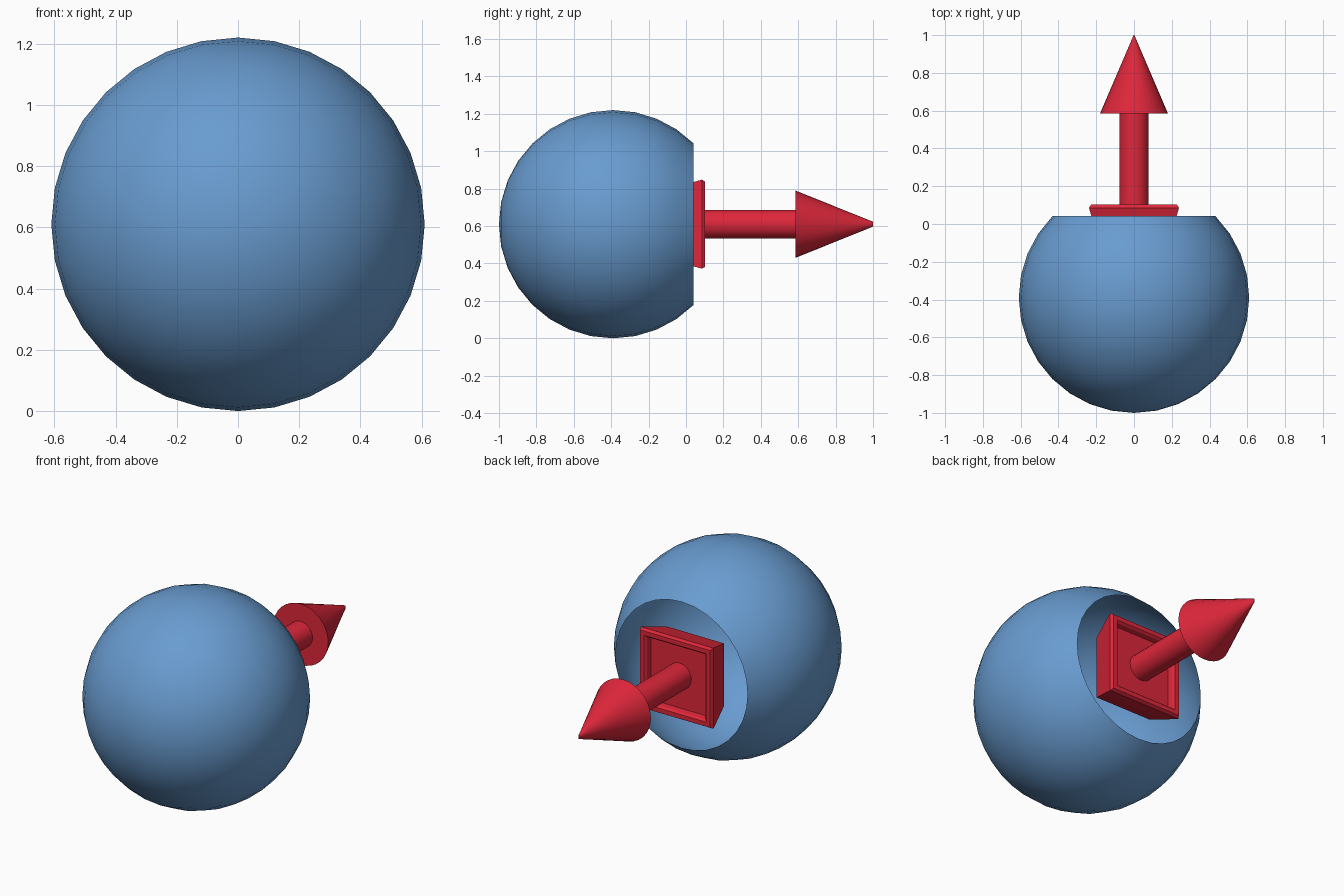
import bpy, bmesh, math
from mathutils import Matrix, Vector

if "Cube" in bpy.data.objects:
    bpy.data.objects.remove(bpy.data.objects["Cube"])

CZ = 0.61  # height of the shared axis, which runs along y


def material(name, rgb):
    m = bpy.data.materials.new(name)
    m.diffuse_color = (*rgb, 1)
    m.use_nodes = True
    m.node_tree.nodes["Principled BSDF"].inputs["Base Color"].default_value = m.diffuse_color
    return m


blue = material("blue", (0.14, 0.33, 0.63))
red = material("red", (0.73, 0.02, 0.043))
TO_Y = Matrix.Rotation(-math.pi / 2, 4, 'X')  # turns local z to world y


def place(name, bm, mat, y, angle=30):
    bm.transform(Matrix.Translation((0, y, CZ)) @ TO_Y)
    bmesh.ops.recalc_face_normals(bm, faces=bm.faces[:])
    me = bpy.data.meshes.new(name)
    bm.to_mesh(me)
    bm.free()
    me.materials.append(mat)
    ob = bpy.data.objects.new(name, me)
    bpy.context.collection.objects.link(ob)
    bpy.ops.object.select_all(action='DESELECT')
    ob.select_set(True)
    bpy.context.view_layer.objects.active = ob
    bpy.ops.object.shade_smooth_by_angle(angle=math.radians(angle))
    return ob


# Hollow ball, with the rings around its rear pole removed
bm = bmesh.new()
bmesh.ops.create_uvsphere(bm, u_segments=32, v_segments=16, radius=0.61)
cut = [v for v in bm.verts if v.co.z > 0.45]
bmesh.ops.delete(bm, geom=cut, context='VERTS')
place("ball_shell", bm, blue, -0.39)

# Tapered square socket with a raised rim and a sunken panel
bm = bmesh.new()
rings = [(0.185, -0.09), (0.225, 0.04), (0.238, 0.085), (0.228, 0.102),
         (0.202, 0.102), (0.192, 0.09), (0.188, 0.06)]
loops = [[bm.verts.new((sx * r, sy * r, h))
          for sx, sy in ((-1, -1), (1, -1), (1, 1), (-1, 1))] for r, h in rings]
for a, b in zip(loops, loops[1:]):
    for i in range(4):
        j = (i + 1) % 4
        bm.faces.new((a[i], a[j], b[j], b[i]))
bm.faces.new(loops[0][::-1])
bm.faces.new(loops[-1])
place("socket_plate", bm, red, 0)

# Round shaft
bm = bmesh.new()
bmesh.ops.create_cone(bm, cap_ends=True, segments=32, radius1=0.077,
                      radius2=0.077, depth=0.56)
place("arrow_shaft", bm, red, 0.31)

# Arrow head, its tip drawn to a short upright edge
bm = bmesh.new()
bmesh.ops.create_cone(bm, cap_ends=True, segments=32, radius1=0.18,
                      radius2=0.013, depth=0.415)
for v in bm.verts:
    if v.co.z > 0:
        v.co.x *= 0.15
place("arrow_head", bm, red, 0.7925, 40)
